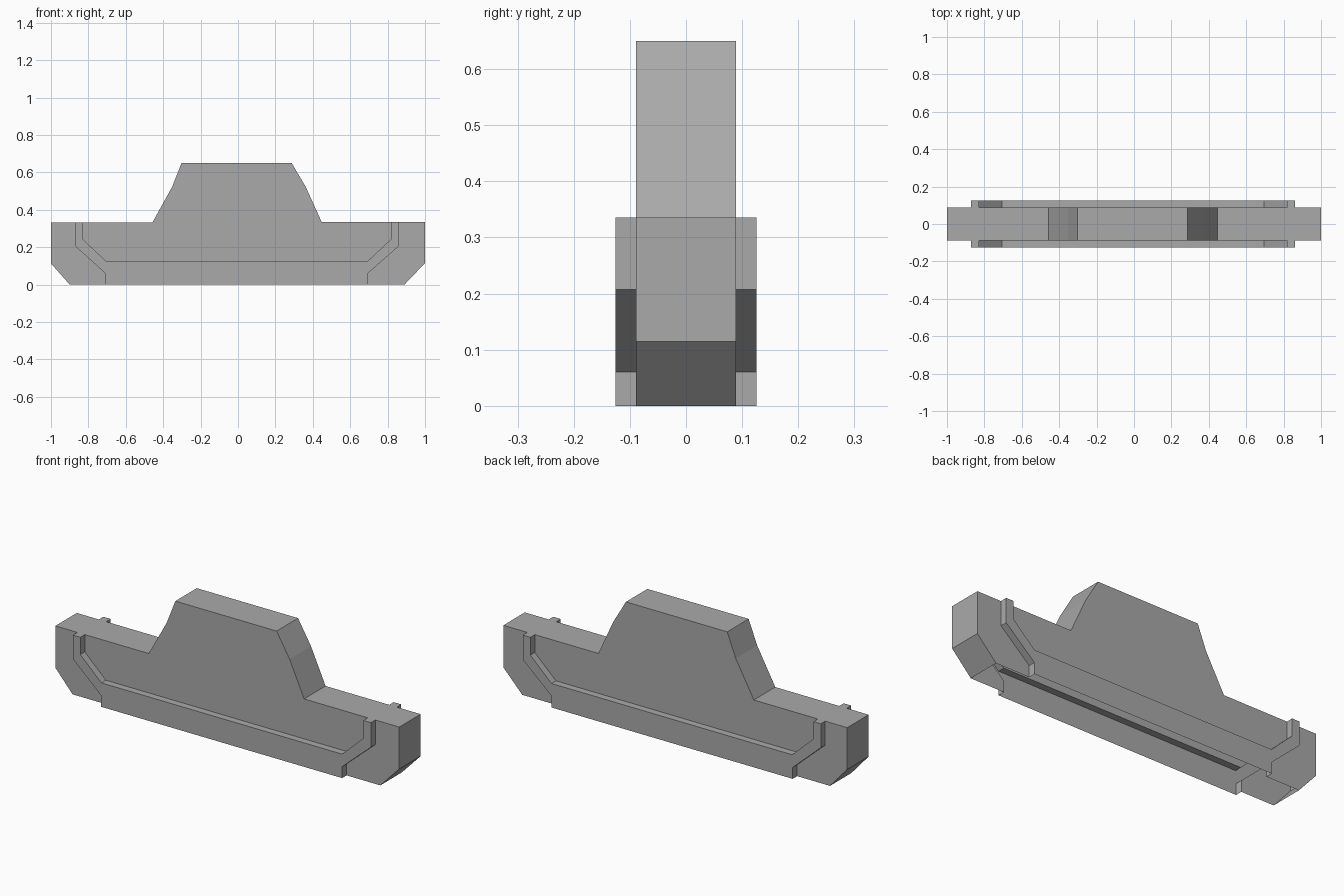
import bpy
import bmesh

default = bpy.data.objects.get("Cube")
if default:
    bpy.data.objects.remove(default, do_unlink=True)

HULL_Y, RAIL_Y = 0.089, 0.126      # half widths of the hull and the raised rails
DECK_L, DECK_R = 0.333, 0.336      # deck heights at the two ends

# The one plain colour
grey = bpy.data.materials.new("plain grey")
grey.use_nodes = True
colour = (0.4, 0.4, 0.4, 1)
grey.diffuse_color = colour
grey.node_tree.nodes["Principled BSDF"].inputs["Base Color"].default_value = colour

# Profiles as (x, z), running anticlockwise seen from the front
left_end = [(-1, DECK_L), (-1, 0.113), (-0.9, 0)]
right_end = [(0.89, 0), (1, 0.115), (1, DECK_R)]
cabin = [(0.447, DECK_R), (0.362, 0.523), (0.287, 0.65),
         (-0.302, 0.65), (-0.352, 0.523), (-0.457, DECK_L)]
rail_outer = [(-0.872, DECK_L), (-0.872, 0.207), (-0.709, 0.06), (-0.709, 0),
              (0.694, 0), (0.694, 0.06), (0.861, 0.207), (0.861, DECK_R)]
rail_inner = [(-0.829, DECK_L), (-0.829, 0.242), (-0.706, 0.126),
              (0.694, 0.126), (0.817, 0.242), (0.817, DECK_R)]


def build_shell(name, panels, outline, y_front, y_back):
    """Flat side panels plus an edge band open at the bottom, mirrored to the back."""
    bm = bmesh.new()

    def face(points):
        bm.faces.new([bm.verts.new(p) for p in points])

    for panel in panels:
        face([(x, y_front, z) for x, z in panel])
    for a, b in zip(outline, outline[1:] + outline[:1]):
        if a[1] == 0 and b[1] == 0:
            continue
        face([(a[0], y_front, a[1]), (a[0], y_back, a[1]),
              (b[0], y_back, b[1]), (b[0], y_front, b[1])])
    bmesh.ops.remove_doubles(bm, verts=bm.verts[:], dist=0.0001)

    mesh = bpy.data.meshes.new(name)
    bm.to_mesh(mesh)
    bm.free()
    mesh.materials.append(grey)
    obj = bpy.data.objects.new(name, mesh)
    bpy.context.collection.objects.link(obj)
    mirror = obj.modifiers.new("mirror", "MIRROR")
    mirror.use_axis = (False, True, False)
    return obj


# Hull with raised cabin; its sides are left open behind the rails
side_panels = [rail_inner + cabin,
               left_end + rail_outer[3::-1],
               right_end + rail_outer[:3:-1]]
build_shell("hull", side_panels, left_end + right_end + cabin, -HULL_Y, 0)

# Raised rail following the lower edge on both sides
rail = rail_outer + rail_inner[::-1]
build_shell("side_rails", [rail], rail, -RAIL_Y, -HULL_Y)
